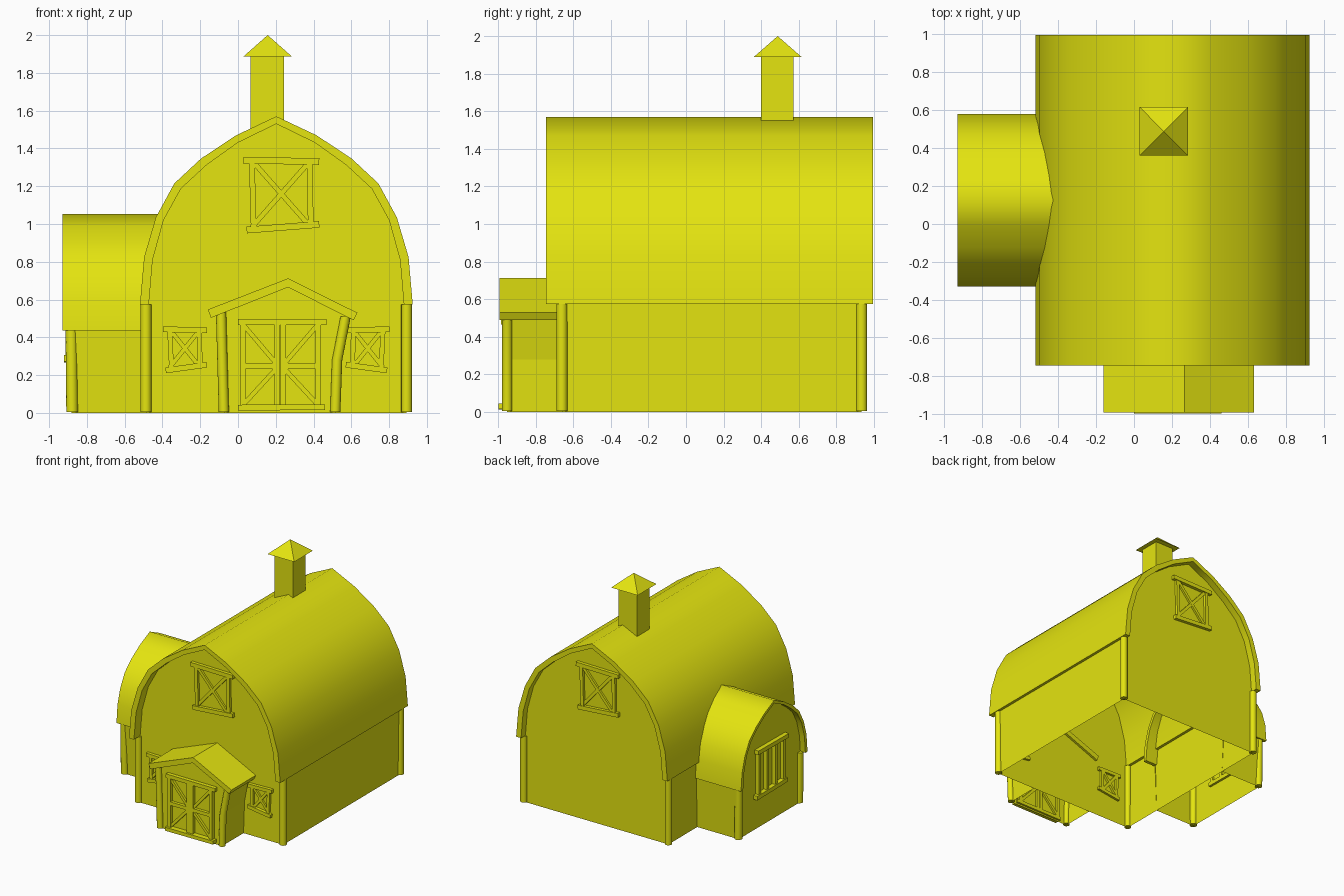
import bpy, bmesh, math
from mathutils import Matrix, Vector

if "Cube" in bpy.data.objects:
    bpy.data.objects.remove(bpy.data.objects["Cube"])

yellow = bpy.data.materials.new("barn yellow")
yellow.diffuse_color = (0.78, 0.78, 0.005, 1)
yellow.use_nodes = True
yellow.node_tree.nodes["Principled BSDF"].inputs["Base Color"].default_value = yellow.diffuse_color


def finish(name, bm, mat=Matrix(), smooth=None):
    bmesh.ops.transform(bm, matrix=mat, verts=bm.verts)
    bmesh.ops.recalc_face_normals(bm, faces=bm.faces)
    me = bpy.data.meshes.new(name)
    bm.to_mesh(me)
    bm.free()
    me.materials.append(yellow)
    ob = bpy.data.objects.new(name, me)
    bpy.context.collection.objects.link(ob)
    if smooth:
        bpy.ops.object.select_all(action='DESELECT')
        ob.select_set(True)
        bpy.context.view_layer.objects.active = ob
        bpy.ops.object.shade_smooth_by_angle(angle=math.radians(smooth))
    return ob


def prism(bm, pts, y0, y1, skip=(), caps=(True, True)):
    """Extrude an x-z outline along y, leaving out the sides listed in skip."""
    a = [bm.verts.new((x, y0, z)) for x, z in pts]
    b = [bm.verts.new((x, y1, z)) for x, z in pts]
    n = len(pts)
    for i in range(n):
        if i not in skip:
            j = (i + 1) % n
            bm.faces.new((a[i], a[j], b[j], b[i]))
    if caps[0]:
        bm.faces.new(a)
    if caps[1]:
        bm.faces.new(b)


def bar(bm, p, q, w, y0, y1):
    """Flat board from p to q in the x-z plane."""
    p, q = Vector(p), Vector(q)
    d = (q - p).normalized() * w / 2
    s = Vector((-d.y, d.x))
    prism(bm, [p + s, q + s, q - s, p - s], y0, y1)


def post(name, path, r=0.029, sides=14):
    """Round post through the given points."""
    bm = bmesh.new()
    rings = []
    for c in path:
        rings.append([bm.verts.new((c[0] + r * math.cos(2 * math.pi * k / sides),
                                    c[1] + r * math.sin(2 * math.pi * k / sides), c[2]))
                      for k in range(sides)])
    for a, b in zip(rings, rings[1:]):
        for k in range(sides):
            j = (k + 1) % sides
            bm.faces.new((a[k], a[j], b[j], b[k]))
    bm.faces.new(rings[0])
    bm.faces.new(rings[-1])
    finish(name, bm, smooth=40)


def mirrored(half):
    return [(-x, z) for x, z in half] + [(x, z) for x, z in reversed(half[:-1])]


# gambrel profile, from eave to ridge
OUT = [(.722, .575), (.70, .825), (.638, 1.035), (.54, 1.215), (.398, 1.347), (.212, 1.47), (0, 1.57)]
INN = [(.675, .575), (.655, .81), (.597, 1.02), (.505, 1.187), (.37, 1.312), (.205, 1.43), (0, 1.53)]


def barn_shell(label, mat, sxy, sz, base, roof_y, wall_y, half, back):
    fit = lambda prof: mirrored([(x * sxy, base + (z - .575) * sz) for x, z in prof])
    bm = bmesh.new()
    prism(bm, fit(OUT) + fit(INN)[::-1], *roof_y)
    finish(label + "_roof", bm, mat, smooth=58)
    mid = [((a[0] + b[0]) / 2, (a[1] + b[1]) / 2) for a, b in zip(OUT, INN)]
    pts = [(-half, 0)] + fit(mid) + [(half, 0)]
    n = len(pts)
    bm = bmesh.new()
    prism(bm, pts, *wall_y, skip=set(range(1, n - 2)) | {n - 1}, caps=(True, back))
    finish(label + "_walls", bm, mat)


# main barn
CX = .203
MAIN = Matrix.Translation((CX, 0, 0))
barn_shell("barn", MAIN, 1, 1, .575, (-.745, .995), (-.66, .935), .69, True)
for sx in (-1, 1):
    for y in (-.66, .935):
        post("corner_post", [(CX + sx * .69, y, .005), (CX + sx * .69, y, .575)])

# side wing, turned to face -x
WING = Matrix.Translation((0, .125, 0)) @ Matrix.Rotation(-math.pi / 2, 4, 'Z')
barn_shell("wing", WING, .628, .618, .437, (-.93, -.38), (-.882, -.487), .417, False)
for y in (-.29, .54):
    post("wing_post", [(-.878, y, .005), (-.882, y, .44)], r=.031)


# crossed windows
def cross_window(name, l, r, b, t, over, w, tilt, mat):
    bm = bmesh.new()
    y0, y1 = -.028, .02
    bar(bm, (l - over, t), (r + over, t - tilt * .2), w, y0, y1)
    bar(bm, (l - over * .6, b - tilt / 2), (r + over, b + tilt / 2), w, y0, y1)
    bar(bm, (l + .01, b), (l, t), w * .85, y0 + .006, y1)
    bar(bm, (r, b), (r - .005, t), w * .85, y0 + .006, y1)
    bar(bm, (l, b), (r, t), w * .75, y0 + .012, y1)
    bar(bm, (l, t), (r, b), w * .75, y0 + .011, y1)
    finish(name, bm, mat)


gable = (-.13, .182, .983, 1.337, .045, .035, .03)
cross_window("front_loft_window", *gable, Matrix.Translation((CX, -.66, 0)))
cross_window("back_loft_window", *gable,
             Matrix.Translation((CX, .935, 0)) @ Matrix.Rotation(math.pi, 4, 'Z'))
low = (-.565, -.403, .24, .443, .035, .03, .03)
for nm, s in (("left_window", 1), ("right_window", -1)):
    cross_window(nm, *low, Matrix.Translation((CX, -.66, 0)) @ Matrix.Scale(s, 4, (1, 0, 0)))

# barred wing window
bm = bmesh.new()
bar(bm, (-.2, .67), (.215, .665), .035, -.038, .02)
bar(bm, (-.215, .285), (.2, .29), .035, -.038, .02)
for u in (-.17, -.06, .055, .17):
    bar(bm, (u, .28), (u, .67), .03, -.03, .02)
finish("wing_window", bm, Matrix.Translation((-.882, 0, 0)) @ WING)

# porch with a crooked right wall
bm = bmesh.new()
wall = [(-.075, 0), (.515, 0), (.525, .28), (.57, .515), (.265, .685), (-.09, .55)]
prism(bm, wall, -.952, -.66, skip={0, 3, 4}, caps=(True, False))
finish("porch_walls", bm)
bm = bmesh.new()
prism(bm, [(-.16, .547), (.265, .712), (.632, .53), (.612, .49), (.265, .665), (-.143, .503)], -.993, -.64)
finish("porch_roof", bm)
post("porch_left_post", [(-.075, -.952, .005), (-.09, -.952, .535)], r=.027)
post("porch_right_post", [(.515, -.952, .005), (.525, -.952, .28), (.57, -.952, .51)], r=.027)

# double barn door
bm = bmesh.new()
bar(bm, (0, .482), (.468, .48), .032, -.985, -.935)
bar(bm, (0, .028), (.46, .03), .03, -.998, -.935)
for l, r in ((.025, .208), (.24, .425)):
    for x in (l, r):
        bar(bm, (x, .03), (x, .48), .03, -.98, -.935)
    bar(bm, (l, .248), (r, .248), .03, -.978, -.935)
    outer, inner = (l, r) if l < .1 else (r, l)
    bar(bm, (outer, .04), (inner, .24), .024, -.973, -.935)
    bar(bm, (outer, .47), (inner, .255), .024, -.973, -.935)
finish("porch_door", bm)

# chimney and pyramid cap
bm = bmesh.new()
prism(bm, [(.067, 1.38), (.243, 1.38), (.243, 1.89), (.067, 1.89)], .4, .572)
finish("chimney", bm)
bm = bmesh.new()
base = [bm.verts.new((.157 + .127 * a, .488 + .128 * b, 1.888))
        for a, b in ((-1, -1), (1, -1), (1, 1), (-1, 1))]
tip = bm.verts.new((.157, .488, 2))
bm.faces.new(base)
for k in range(4):
    bm.faces.new((base[k], base[(k + 1) % 4], tip))
finish("chimney_cap", bm)
